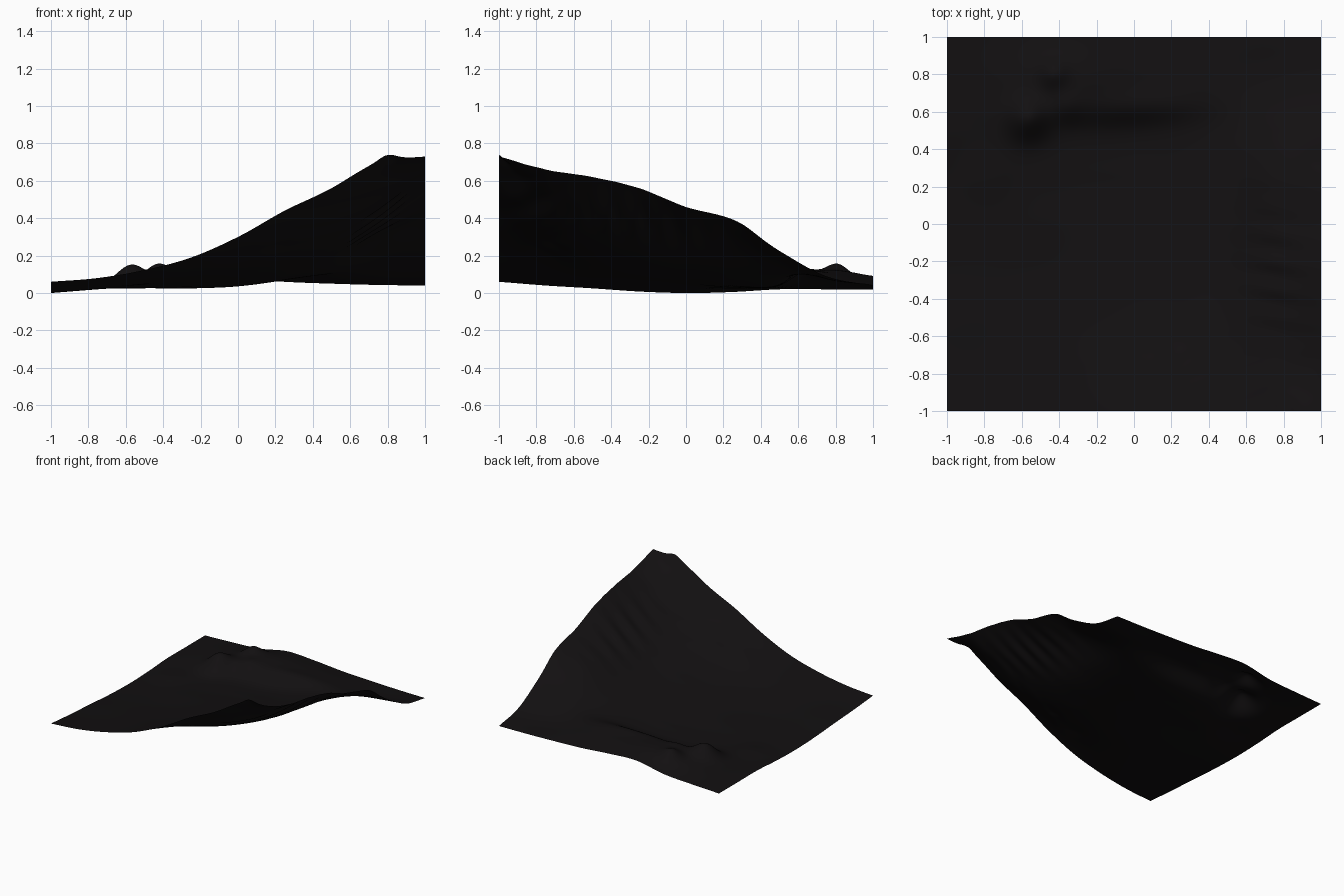
import bpy, bmesh, math

if "Cube" in bpy.data.objects:
    bpy.data.objects.remove(bpy.data.objects["Cube"])

N = 160  # grid cells per side

# Coarse terrain heights in hundredths: rows y = -1..1, columns x = -1..1
ROWS = [
    [6, 8, 12.3, 19, 30, 44, 56, 70, 73],
    [4, 6, 9.5, 14.5, 20.5, 28, 38, 52, 66],
    [2.5, 4.5, 7, 10, 13.5, 19, 28.5, 43.5, 62],
    [0.8, 3, 5, 7.3, 9.5, 14.5, 22.5, 38, 56],
    [0, 2, 4, 5.3, 7, 11, 19, 33.5, 46],
    [0.5, 1.8, 2.6, 3.2, 4.5, 8, 15, 29, 39],
    [2, 3, 3.2, 3.2, 4, 7, 10.8, 18, 22.5],
    [2, 4.5, 9, 12, 11, 10, 8, 7.5, 9],
    [2, 3, 4.5, 9, 8, 6, 5, 4.3, 4],
]

# Small knolls: x, y, radius, height
KNOLLS = [
    (-0.43, 0.81, 0.08, 0.058), (-0.57, 0.56, 0.11, 0.105),
    (-0.36, 0.63, 0.09, 0.03), (-0.78, 0.25, 0.12, 0.015),
    (0.95, 0.31, 0.07, 0.01), (0.80, -1.0, 0.06, 0.025),
    (0.0, -0.74, 0.09, 0.010), (0.22, -0.70, 0.06, 0.010),
]


def spline(vals, t):
    """Catmull-Rom through evenly spaced values, t in -1..1."""
    f = (t + 1) / 2 * (len(vals) - 1)
    i = min(int(f), len(vals) - 2)
    u = f - i
    b, c = vals[i], vals[i + 1]
    a = vals[i - 1] if i > 0 else 2 * b - c
    d = vals[i + 2] if i + 2 < len(vals) else 2 * c - b
    return b + 0.5 * u * (c - a + u * (2 * a - 5 * b + 4 * c - d + u * (3 * (b - c) + d - a)))


def bump(dx, dy, rx, ry):
    return math.exp(-(dx / rx) ** 2 - (dy / ry) ** 2)


def height(x, y):
    z = spline([spline(r, x) for r in ROWS], y) / 100
    for kx, ky, r, h in KNOLLS:
        z += h * bump(x - kx, y - ky, r, r)
    # low ridge along the back
    z += 0.042 * bump(x, y - 0.62 - 0.05 * x, 0.36, 0.09)
    # gullies down the right-hand slope
    z += 0.010 * math.sin(42 * y + 5 * x) * bump(x - 0.76, y + 0.3, 0.14, 0.35)
    # creases on the front slope
    z += 0.006 * math.sin(38 * (y - 0.5 * x)) * bump(x - 0.55, y + 0.8, 0.35, 0.15)
    return z


# Terrain sheet
bm = bmesh.new()
bmesh.ops.create_grid(bm, x_segments=N, y_segments=N, size=1)
for v in bm.verts:
    v.co.z = height(v.co.x, v.co.y)
low = min(v.co.z for v in bm.verts)
for v in bm.verts:
    v.co.z -= low
for f in bm.faces:
    f.smooth = True
mesh = bpy.data.meshes.new("terrain")
bm.to_mesh(mesh)
bm.free()
terrain = bpy.data.objects.new("terrain", mesh)
bpy.context.collection.objects.link(terrain)

# Dark rock colour
rock = bpy.data.materials.new("dark_rock")
rock.diffuse_color = (0.006, 0.005, 0.0055, 1)
rock.use_nodes = True
rock.node_tree.nodes["Principled BSDF"].inputs["Base Color"].default_value = rock.diffuse_color
mesh.materials.append(rock)
